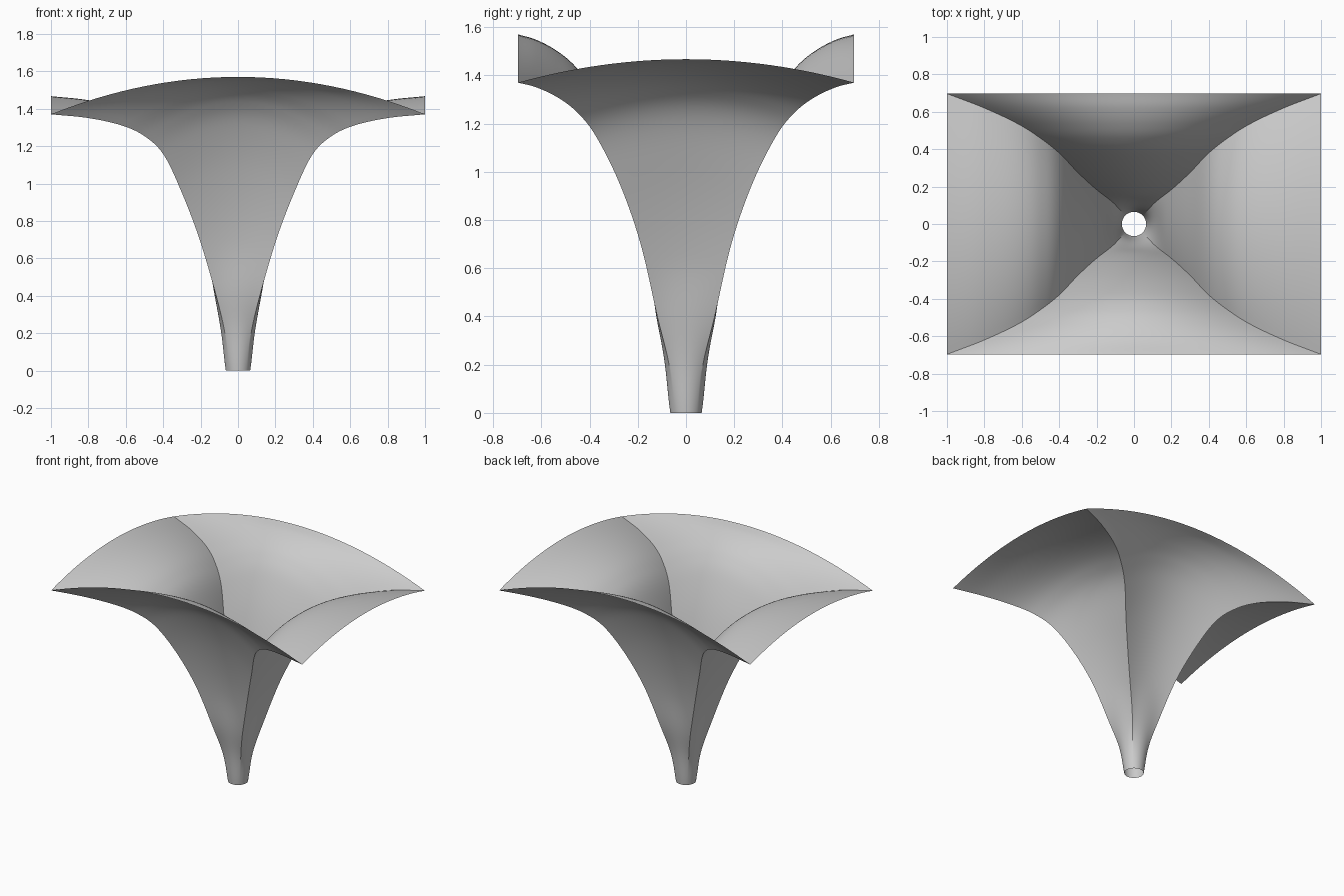
import bpy, bmesh, math
from mathutils import Vector

cube = bpy.data.objects.get("Cube")
if cube:
    bpy.data.objects.remove(cube, do_unlink=True)

# Corner ridge from the round foot to the rectangular rim
RIDGE = [Vector(p) for p in (
    (.046, .046, 0), (.07, .07, .2), (.117, .119, .4), (.205, .188, .7),
    (.3, .275, .95), (.395, .375, 1.15), (.495, .455, 1.25),
    (.62, .535, 1.31), (.8, .62, 1.35), (1, .697, 1.37))]
RISE_LONG, RISE_SHORT = .2, .097     # rim arch heights
STEPS, COLS = 7, 32                  # rows per ridge span, columns per side


def smooth_path(pts, steps):
    """Catmull-Rom curve through the points."""
    p = [2 * pts[0] - pts[1]] + pts + [2 * pts[-1] - pts[-2]]
    out = []
    for a, b, c, d in zip(p, p[1:], p[2:], p[3:]):
        for i in range(steps):
            t = i / steps
            out.append(.5 * (2 * b + (c - a) * t + (2 * a - 5 * b + 4 * c - d) * t**2
                             + (3 * b - a - 3 * c + d) * t**3))
    return out + [pts[-1]]


def section(corner):
    """One closed ring: circular at the foot, straight-sided higher up."""
    x, y, z = corner
    k = max(0, 1 - z / .6)
    roundness = k * k * (3 - 2 * k)
    ring = []
    for side in range(4):
        along, out = (x, y) if side % 2 == 0 else (y, x)
        rise = RISE_LONG if side % 2 == 0 else RISE_SHORT
        for i in range(COLS):
            t = 2 * i / COLS - 1
            ang = t * math.pi / 4
            flat = Vector((t * along, -out))
            arc = Vector((math.sin(ang) * along, -math.cos(ang) * out)) * math.sqrt(2)
            p = flat.lerp(arc, roundness)
            for _ in range(side):
                p = Vector((-p.y, p.x))
            ring.append((p.x, p.y, z * (1 + rise * (1 - t * t) / RIDGE[-1].z)))
    return ring


# Canopy shell, open at the foot and the rim
bm = bmesh.new()
rings = [[bm.verts.new(p) for p in section(c)] for c in smooth_path(RIDGE, STEPS)]
for low, high in zip(rings, rings[1:]):
    for i in range(len(low)):
        j = (i + 1) % len(low)
        bm.faces.new((low[i], low[j], high[j], high[i]))
mesh = bpy.data.meshes.new("canopy")
bm.to_mesh(mesh)
bm.free()
canopy = bpy.data.objects.new("canopy", mesh)
bpy.context.collection.objects.link(canopy)

# Plain grey finish
grey = bpy.data.materials.new("light grey")
grey.use_nodes = True
colour = (.6, .6, .6, 1)
grey.diffuse_color = colour
grey.node_tree.nodes["Principled BSDF"].inputs["Base Color"].default_value = colour
mesh.materials.append(grey)

bpy.ops.object.select_all(action='DESELECT')
canopy.select_set(True)
bpy.context.view_layer.objects.active = canopy
bpy.ops.object.shade_smooth_by_angle(angle=math.radians(30))
